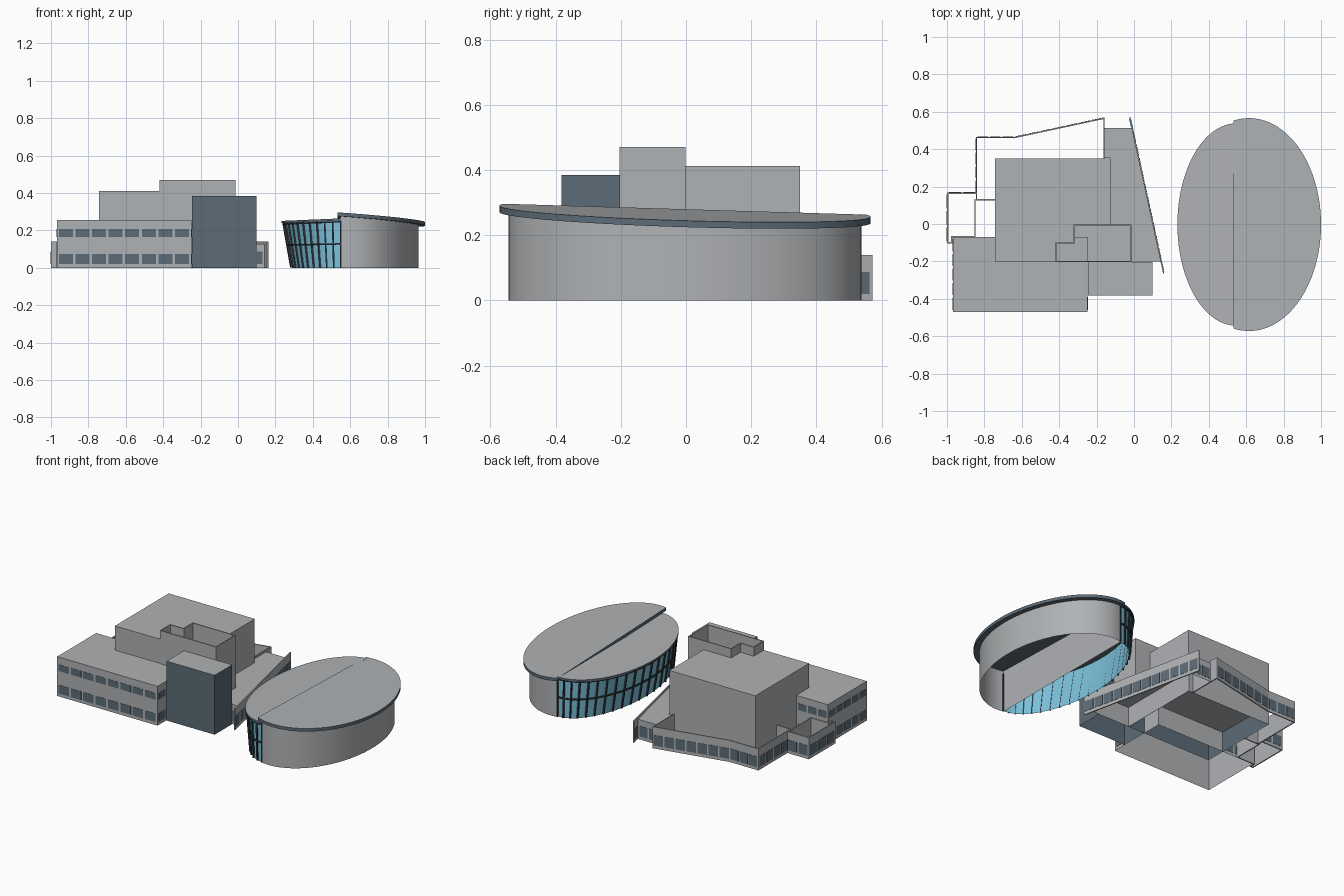
import bpy, bmesh, math
from mathutils import Vector

cube = bpy.data.objects.get("Cube")
if cube:
    bpy.data.objects.remove(cube)


def material(name, rgb):
    m = bpy.data.materials.new(name)
    m.use_nodes = True
    col = (*rgb, 1)
    m.diffuse_color = col
    m.node_tree.nodes["Principled BSDF"].inputs["Base Color"].default_value = col
    return m


GREY = material("concrete grey", (0.43, 0.445, 0.46))
SLATE = material("slate blue", (0.11, 0.15, 0.185))
GLASS = material("light blue glass", (0.2, 0.53, 0.7))
FRAME = material("dark frame", (0.03, 0.037, 0.045))


def finish(name, bm, mats, smooth=False):
    mesh = bpy.data.meshes.new(name)
    bm.to_mesh(mesh)
    bm.free()
    for m in mats:
        mesh.materials.append(m)
    ob = bpy.data.objects.new(name, mesh)
    bpy.context.collection.objects.link(ob)
    if smooth:
        bpy.ops.object.select_all(action="DESELECT")
        ob.select_set(True)
        bpy.context.view_layer.objects.active = ob
        bpy.ops.object.shade_smooth_by_angle(angle=math.radians(30))


def loft(name, low, high, mats, top=True, bottom=False, closed=True, smooth=False):
    """Skin two rings; mats are sides and bottom, then top."""
    bm = bmesh.new()
    a = [bm.verts.new(p) for p in low]
    b = [bm.verts.new(p) for p in high]
    n = len(a)
    for i in range(n if closed else n - 1):
        j = (i + 1) % n
        bm.faces.new((a[i], a[j], b[j], b[i]))
    if top:
        bm.faces.new(b).material_index = len(mats) - 1
    if bottom:
        bm.faces.new(a[::-1])
    finish(name, bm, mats, smooth)


def prism(name, outline, z0, z1, mats, **kw):
    loft(name, [(x, y, z0) for x, y in outline],
         [(x, y, z1) for x, y in outline], mats, **kw)


def rect(x0, x1, y0, y1):
    return [(x0, y0), (x1, y0), (x1, y1), (x0, y1)]


def add_box(bm, centre, u, v, w):
    """Box from a centre and three half-size vectors."""
    vs = [[[bm.verts.new(centre + u * i + v * j + w * k) for k in (-1, 1)]
           for j in (-1, 1)] for i in (-1, 1)]
    made = []
    for q in (vs[0], vs[1]):
        made.append(bm.faces.new((q[0][0], q[0][1], q[1][1], q[1][0])))
    for j in (0, 1):
        made.append(bm.faces.new((vs[0][j][0], vs[0][j][1], vs[1][j][1], vs[1][j][0])))
    for k in (0, 1):
        made.append(bm.faces.new((vs[0][0][k], vs[0][1][k], vs[1][1][k], vs[1][0][k])))
    bmesh.ops.recalc_face_normals(bm, faces=made)


THICK = 0.007


def walls(name, path, z0, z1, closed=False):
    bm = bmesh.new()
    ends = path[1:] + path[:1] if closed else path[1:]
    for p, q in zip(path, ends):
        a, b = Vector((*p, 0)), Vector((*q, 0))
        d = (b - a).normalized()
        side = Vector((d.y, -d.x, 0)) * THICK / 2
        add_box(bm, (a + b) / 2 + Vector((0, 0, (z0 + z1) / 2)),
                d * ((b - a).length / 2 + THICK / 2), side, Vector((0, 0, (z1 - z0) / 2)))
    finish(name, bm, [GREY])


def windows(name, p, q, count, rows, gap=0.16, offset=0.0):
    """Thin panes lying just outside the right-hand side of the line p to q."""
    bm = bmesh.new()
    a, b = Vector((*p, 0)), Vector((*q, 0))
    step = (b - a) / count
    out = Vector((step.y, -step.x, 0)).normalized()
    for z0, z1 in rows:
        for i in range(count):
            c = a + step * (i + 0.5) + out * (offset + 0.0011) + Vector((0, 0, (z0 + z1) / 2))
            add_box(bm, c, step * (0.5 - gap / 2), out * 0.0007, Vector((0, 0, (z1 - z0) / 2)))
    finish(name, bm, [SLATE])


def beams(name, pairs, half, mat):
    bm = bmesh.new()
    for p, q in pairs:
        a, b = Vector(p), Vector(q)
        d = b - a
        u = d.cross(Vector((0, 0, 1)) if abs(d.z) < d.length / 2 else Vector((0, 1, 0))).normalized()
        add_box(bm, (a + b) / 2, d / 2, u * half, d.cross(u).normalized() * half)
    finish(name, bm, [mat])


# Two-storey office block
prism("office_block", rect(-0.968, -0.248, -0.47, -0.07), 0, 0.255, [GREY])
floors = [(0.02, 0.075), (0.165, 0.208)]
windows("office_front_windows", (-0.965, -0.47), (-0.255, -0.47), 8, floors)
windows("office_right_windows", (-0.968, -0.075), (-0.968, -0.465), 5, floors)
windows("office_left_window", (-0.248, -0.465), (-0.248, -0.385), 1, floors)
windows("office_back_windows", (-0.75, -0.07), (-0.965, -0.07), 3, floors)

# Slate tower
prism("slate_tower", rect(-0.245, 0.099, -0.381, -0.202), 0, 0.385, [SLATE, GREY])

# Main hall, notched around the open light well, over a glazed ground floor
well = [(-0.415, -0.2), (-0.018, -0.2), (-0.018, -0.005),
        (-0.32, -0.005), (-0.32, -0.1), (-0.415, -0.1)]
hall = [(-0.742, -0.202), well[0], well[5], well[4], well[3], (-0.125, -0.005),
        (-0.125, 0.35), (-0.742, 0.35)]
prism("main_hall", hall, 0.13, 0.412, [GREY], bottom=True)
prism("hall_ground_floor", rect(-0.742, -0.125, -0.202, 0.35), 0, 0.13, [GREY], top=False)
prism("hall_inner_glazing", rect(-0.738, -0.129, -0.198, 0.346), 0, 0.129, [SLATE], top=False)

# Stepped light well with high walls
walls("light_well_walls", well, 0.13, 0.47, closed=True)
prism("light_well_floor", well, 0.13, 0.14, [GREY], bottom=True)

# Low open courtyards
low_h = 0.14
pane = [(0.02, 0.088)]
court = [(-0.16, 0.355), (-0.16, 0.565), (-0.64, 0.462), (-0.842, 0.462), (-0.842, 0.13), (-0.742, 0.13)]
walls("back_court_wall", court, 0, low_h)
annex = [(-0.842, 0.165), (-0.996, 0.165), (-0.996, -0.1), (-0.975, -0.1),
         (-0.975, -0.067), (-0.85, -0.067), (-0.85, 0.13)]
walls("side_court_wall", annex, 0, low_h)
for label, a, b, n in (("back_slanted", court[1], court[2], 7), ("back", court[2], court[3], 3),
                       ("court_side", court[3], annex[0], 4),
                       ("annex_back", annex[0], annex[1], 2), ("annex_side", annex[1], annex[2], 3)):
    # these paths run anticlockwise, so the right-hand side is outside
    windows(label + "_windows", a, b, n, pane, offset=THICK / 2)

# Wedge-shaped foyer and its long slanted wall
wedge = [(-0.125, -0.2), (0.143, -0.2), (-0.01, 0.512), (-0.16, 0.512), (-0.16, 0.353), (-0.125, 0.353)]
prism("foyer", wedge, 0, 0.128, [GREY])
slant = [(0.158, -0.26), (-0.022, 0.567)]
walls("slanted_wall", slant, 0, low_h)
windows("slanted_wall_windows", *slant, 12, pane, offset=THICK / 2)
windows("slanted_wall_inner_window", (-0.022, 0.567), (-0.01, 0.513), 1, pane, offset=THICK / 2)
windows("foyer_back_windows", (-0.02, 0.512), (-0.155, 0.512), 2, pane)
windows("foyer_front_window", (0.1, -0.2), (0.135, -0.2), 1, pane)


# Oval auditorium
def arc(cx, rx, ry, a0, a1, n):
    return [(cx + rx * math.cos(t), ry * math.sin(t) - 0.003)
            for t in (a0 + (a1 - a0) * i / n for i in range(n + 1))]


def main_roof_z(x, y):
    return 0.28 - 0.075 * (x - 0.53) - 0.03 * y


def side_roof_z(x, y):
    return 0.251 + 0.042 * (x - 0.23)


def lift(outline, height, drop=0.0):
    return [(x, y, height(x, y) - drop) for x, y in outline]


def ground(outline, z=0.0):
    return [(x, y, z) for x, y in outline]


half_turn = math.pi / 2
drum = arc(0.6, 0.365, 0.541, -1.71, 1.71, 64)
loft("drum_wall", ground(drum), lift(drum, main_roof_z, 0.015), [GREY],
     top=False, closed=False, smooth=True)
chord = [drum[-1], drum[0]]
loft("drum_partition", ground(chord), lift(chord, main_roof_z, 0.015), [GREY],
     top=False, closed=False)

plate = arc(0.615, 0.385, 0.569, -1.785, 1.785, 72)
loft("main_oval_roof", lift(plate, main_roof_z, 0.02), lift(plate, main_roof_z),
     [SLATE, GREY], bottom=True)
side = arc(0.548, 0.316, 0.541, half_turn, 3 * half_turn, 48)
loft("side_oval_roof", lift(side, side_roof_z, 0.012), lift(side, side_roof_z),
     [SLATE, GREY], bottom=True)

# Leaning glass front
bays = 22
foot = arc(0.55, 0.262, 0.53, half_turn, 3 * half_turn, bays * 2)
head = arc(0.55, 0.304, 0.53, half_turn, 3 * half_turn, bays * 2)
loft("glass_front", ground(foot), lift(head, side_roof_z, 0.01), [GLASS],
     top=False, closed=False, smooth=True)

# Mullions and rails set against the outside of the glass
foot = arc(0.55, 0.267, 0.535, half_turn, 3 * half_turn, bays * 2)
head = arc(0.55, 0.309, 0.535, half_turn, 3 * half_turn, bays * 2)
low, high = ground(foot, 0.002), lift(head, side_roof_z, 0.01)
beams("mullions", list(zip(low, high))[::2], 0.0045, FRAME)
for label, f in (("middle_rail", 0.5), ("top_rail", 0.97)):
    line = [Vector(a).lerp(Vector(b), f) for a, b in zip(low, high)]
    beams(label, list(zip(line, line[1:])), 0.004, FRAME)
